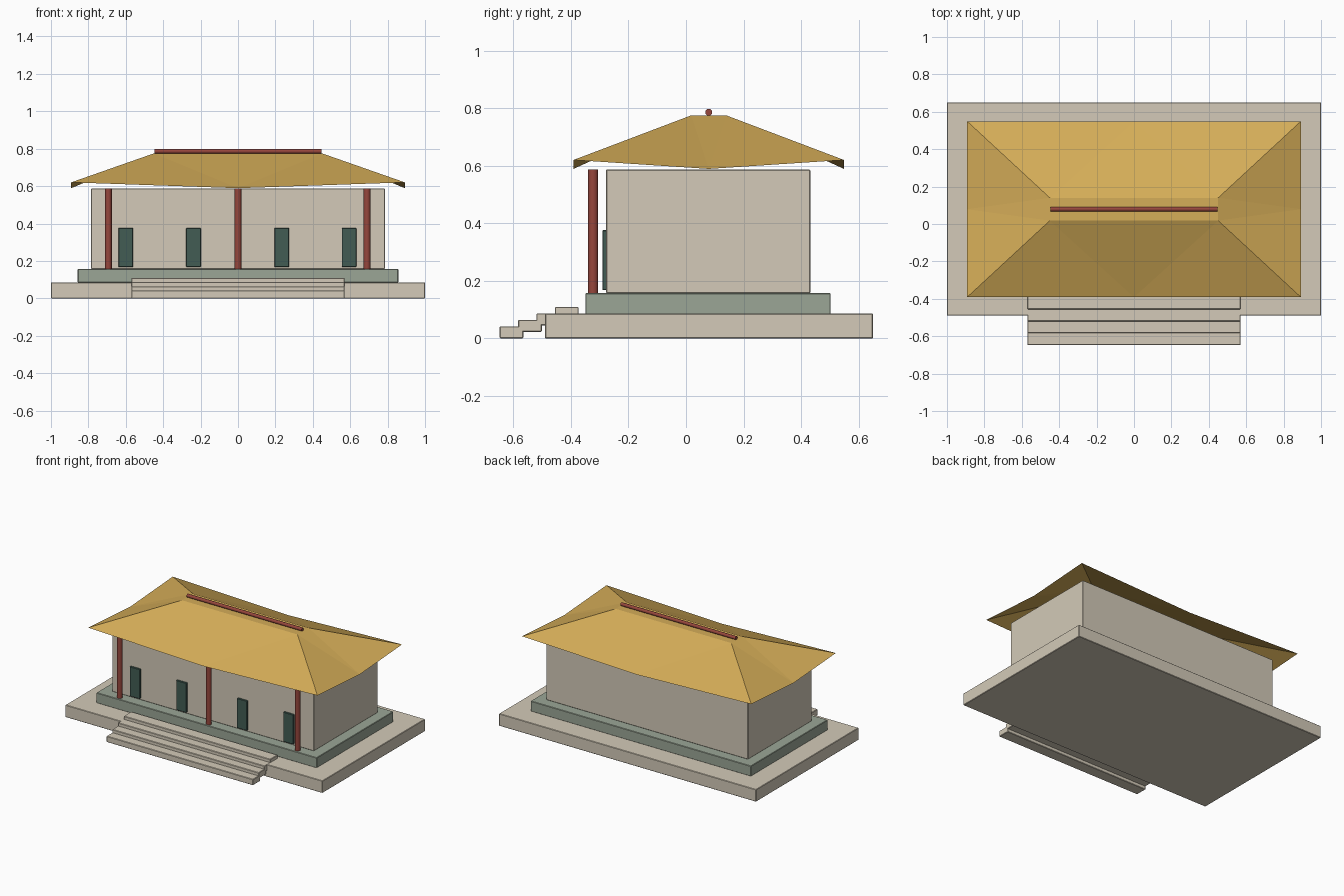
import bpy, bmesh, math

if "Cube" in bpy.data.objects:
    bpy.data.objects.remove(bpy.data.objects["Cube"])


def colour(name, r, g, b):
    lin = lambda c: ((c / 255 + 0.055) / 1.055) ** 2.4
    m = bpy.data.materials.new(name)
    m.diffuse_color = (lin(r), lin(g), lin(b), 1)
    m.use_nodes = True
    m.node_tree.nodes["Principled BSDF"].inputs["Base Color"].default_value = m.diffuse_color
    return m


stone = colour("pale_stone", 211, 202, 184)
slate = colour("grey_green_stone", 155, 166, 150)
gold = colour("gold_tile", 213, 173, 88)
red = colour("red_lacquer", 150, 70, 60)
teal = colour("dark_teal", 66, 92, 84)


def box(name, mat, x0, x1, y0, y1, z0, z1, bevel=0.003):
    bpy.ops.mesh.primitive_cube_add(
        size=1, location=((x0 + x1) / 2, (y0 + y1) / 2, (z0 + z1) / 2))
    ob = bpy.context.object
    ob.name = name
    ob.scale = (x1 - x0, y1 - y0, z1 - z0)
    bpy.ops.object.transform_apply(location=False, rotation=False, scale=True)
    mod = ob.modifiers.new("soft_edges", 'BEVEL')
    mod.width = bevel
    mod.segments = 1
    ob.data.materials.append(mat)
    return ob


def rod(name, mat, radius, length, loc, rot=(0, 0, 0)):
    bpy.ops.mesh.primitive_cylinder_add(
        vertices=12, radius=radius, depth=length, location=loc, rotation=rot)
    ob = bpy.context.object
    ob.name = name
    ob.data.materials.append(mat)
    bpy.ops.object.shade_smooth_by_angle(angle=math.radians(40))
    return ob


# Terrace, plinth and hall
box("terrace", stone, -1, 1, -0.49, 0.65, 0, 0.086)
box("plinth", slate, -0.857, 0.857, -0.35, 0.503, 0.084, 0.157)
box("hall", stone, -0.785, 0.785, -0.278, 0.432, 0.157, 0.587)

# Front steps, overlapping slabs
for i in range(4):
    y, z = -0.648 + 0.064 * i, 0.0225 * i
    box(f"step_{i + 1}", stone, -0.57, 0.57, y, y + 0.083, z, z + 0.042)

# Doors
for i, x in enumerate((-0.6, -0.238, 0.234, 0.594)):
    box(f"door_{i + 1}", teal, x - 0.039, x + 0.039, -0.291, -0.276, 0.168, 0.376, 0.002)

# Columns
for i, x in enumerate((-0.693, 0, 0.69)):
    rod(f"column_{i + 1}", red, 0.018, 0.43, (x, -0.323, 0.372))

# Hipped roof: corners of the eaves lift above their middles
cx, cy = 0, 0.079


def ring(hx, hy, z_corner, z_mid):
    out = []
    for sx, sy in ((-1, -1), (0, -1), (1, -1), (1, 0), (1, 1), (0, 1), (-1, 1), (-1, 0)):
        z = z_corner if sx and sy else z_mid
        out.append((cx + sx * hx, cy + sy * hy, z))
    return out


bm = bmesh.new()
eave = [bm.verts.new(p) for p in ring(0.892, 0.47, 0.62, 0.589)]
crown = [bm.verts.new(p) for p in ring(0.45, 0.061, 0.775, 0.775)]
for i in range(8):
    j = (i + 1) % 8
    if i % 2 == 0:      # corner to middle
        bm.faces.new((eave[i], eave[j], crown[i]))
        bm.faces.new((eave[j], crown[j], crown[i]))
    else:               # middle to corner
        bm.faces.new((eave[i], eave[j], crown[j]))
        bm.faces.new((eave[i], crown[j], crown[i]))
bm.faces.new(crown)
mesh = bpy.data.meshes.new("roof")
bm.to_mesh(mesh)
bm.free()
mesh.materials.append(gold)
bpy.context.collection.objects.link(bpy.data.objects.new("roof", mesh))

# Ridge pole
rod("ridge_pole", red, 0.012, 0.894, (0, 0.079, 0.786), (0, math.pi / 2, 0))
